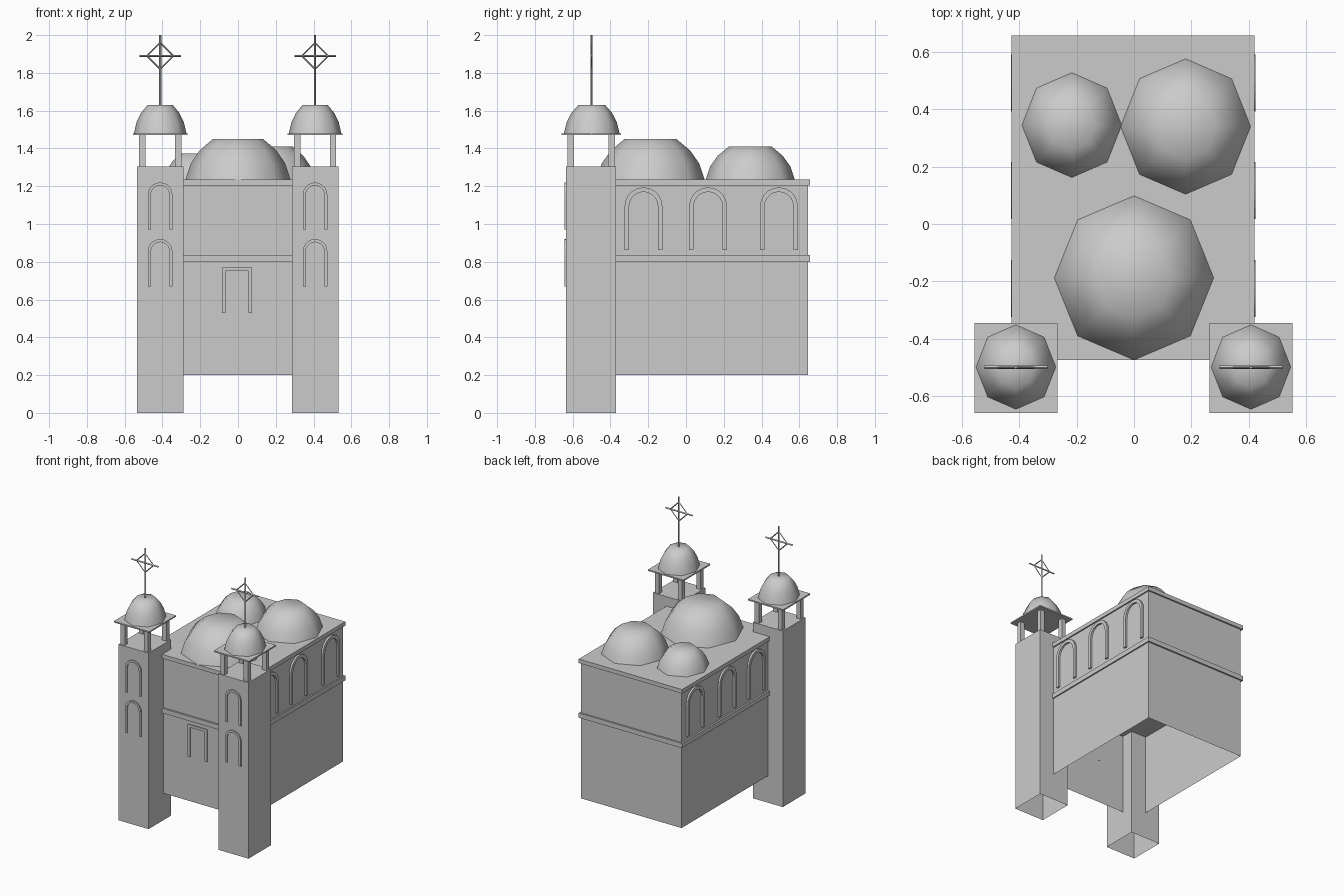
import bpy, bmesh
from math import pi, sin, cos
from mathutils import Vector

if "Cube" in bpy.data.objects:
    bpy.data.objects.remove(bpy.data.objects["Cube"])

TY = -0.502          # tower centre in y
TX = 0.41            # tower centre in x


def finish(bm, name, smooth=False):
    bmesh.ops.recalc_face_normals(bm, faces=bm.faces)
    me = bpy.data.meshes.new(name)
    bm.to_mesh(me)
    bm.free()
    for p in me.polygons:
        p.use_smooth = smooth
    ob = bpy.data.objects.new(name, me)
    bpy.context.collection.objects.link(ob)
    return ob


def box(name, x, y, z, open_bottom=False):
    """Box from (min, max) pairs, optionally without a floor."""
    bm = bmesh.new()
    bmesh.ops.create_cube(bm, size=1)
    for v in bm.verts:
        v.co = Vector([(lo + hi) / 2 + c * (hi - lo)
                       for c, (lo, hi) in zip(v.co, (x, y, z))])
    if open_bottom:
        low = [f for f in bm.faces if f.calc_center_median().z < z[0] + 1e-5]
        bmesh.ops.delete(bm, geom=low, context='FACES')
    return finish(bm, name)


def dome(name, cx, cy, z, r, h, sy=1.0):
    """Eight-sided flat-topped dome."""
    profile = [(1, 0), (0.90, 0.40), (0.73, 0.72), (0.48, 1)]
    bm = bmesh.new()
    rings = [[bm.verts.new((cx + r * pr * cos(i * pi / 4),
                            cy + sy * r * pr * sin(i * pi / 4),
                            z + h * pz)) for i in range(8)]
             for pr, pz in profile]
    for a, b in zip(rings, rings[1:]):
        for i in range(8):
            j = (i + 1) % 8
            bm.faces.new((a[i], a[j], b[j], b[i]))
    bm.faces.new(rings[-1])
    return finish(bm, name, True)


def arch(name, origin, across, out, w, h, band, depth):
    """Raised arch moulding; origin is the bottom centre on the wall."""
    o, u, n, up = Vector(origin), Vector(across), Vector(out), Vector((0, 0, 1))

    def outline(r):
        pts = [(r, 0)]
        pts += [(r * cos(k * pi / 10), h - w / 2 + r * sin(k * pi / 10))
                for k in range(11)]
        return pts + [(-r, 0)]

    bm = bmesh.new()
    loops = [[bm.verts.new(o + u * a + up * b + n * d) for a, b in outline(r)]
             for r, d in ((w / 2, 0), (w / 2, depth),
                          (w / 2 - band, depth), (w / 2 - band, 0))]
    for k in range(4):
        a, b = loops[k], loops[(k + 1) % 4]
        for i in range(len(a) - 1):
            bm.faces.new((a[i], a[i + 1], b[i + 1], b[i]))
    for e in (0, -1):
        bm.faces.new([l[e] for l in loops])
    return finish(bm, name)


def rod(name, a, b, t):
    """Thin square bar between two points."""
    a, b = Vector(a), Vector(b)
    bm = bmesh.new()
    bmesh.ops.create_cone(bm, cap_ends=True, segments=4, radius1=t, radius2=t,
                          depth=(b - a).length)
    ob = finish(bm, name)
    ob.rotation_mode = 'QUATERNION'
    ob.rotation_quaternion = (b - a).to_track_quat('Z', 'Y')
    ob.location = (a + b) / 2
    return ob


# Main hall: open-bottomed walls with two cornice slabs
box("lower_walls", (-0.415, 0.41), (-0.462, 0.645), (0.2, 0.805), True)
box("upper_walls", (-0.415, 0.41), (-0.462, 0.645), (0.83, 1.21))
box("middle_cornice", (-0.428, 0.42), (-0.475, 0.657), (0.80, 0.835))
box("roof_slab", (-0.428, 0.42), (-0.475, 0.657), (1.205, 1.235))

# Roof domes
dome("front_dome", 0, -0.188, 1.235, 0.278, 0.215, 1.03)
dome("back_right_dome", 0.18, 0.34, 1.235, 0.227, 0.175, 1.04)
dome("back_left_dome", -0.217, 0.345, 1.235, 0.174, 0.138, 1.05)

# Door frame on the front wall
box("door_lintel", (-0.085, 0.075), (-0.47, -0.46), (0.75, 0.77))
for s in (-1, 1):
    x = s * 0.07 - 0.005
    box("door_jamb", (x - 0.01, x + 0.01), (-0.47, -0.46), (0.53, 0.75))

# Side arches
for s, wall in ((-1, -0.415), (1, 0.41)):
    for y in (-0.225, 0.117, 0.492):
        arch("side_arch", (wall, y, 0.862), (0, 1, 0), (s, 0, 0),
             0.2, 0.332, 0.024, 0.014)

# Two bell towers
for s in (-1, 1):
    cx = s * TX - 0.002
    box("tower", (cx - 0.123, cx + 0.123), (-0.635, -0.37), (0, 1.305), True)
    for z in (0.67, 0.97):
        arch("tower_arch", (cx, -0.635, z), (1, 0, 0), (0, -1, 0),
             0.13, 0.25, 0.016, 0.009)
    for px in (-0.095, 0.095):
        for py in (-0.108, 0.108):
            x, y = cx + px, TY + py
            box("belfry_post", (x - 0.017, x + 0.017),
                (y - 0.017, y + 0.017), (1.305, 1.472))
    box("belfry_slab", (cx - 0.145, cx + 0.145),
        (TY - 0.157, TY + 0.157), (1.47, 1.48))
    dome("tower_dome", cx, TY + 0.003, 1.48, 0.139, 0.15, 1.06)

    # Cross with diamond brace
    def p(dx, z):
        return (cx + dx, -0.5, z)
    rod("cross_upright", p(0, 1.625), p(0, 2.0), 0.006)
    rod("cross_arm", p(-0.11, 1.89), p(0.11, 1.89), 0.006)
    for dx in (-0.07, 0.07):
        for dz in (-0.07, 0.07):
            rod("cross_brace", p(dx, 1.89), p(0, 1.89 + dz), 0.004)
